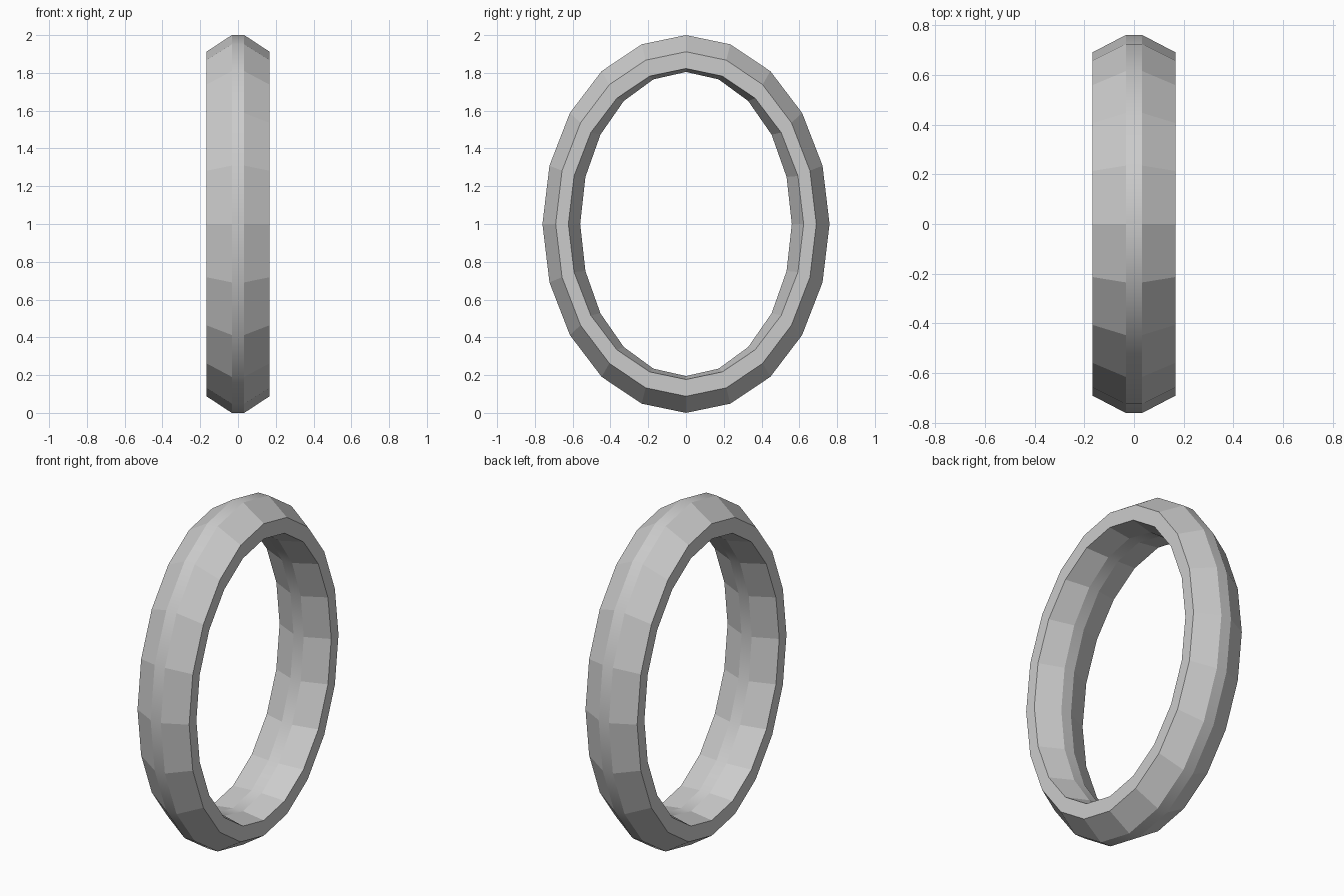
import bpy, bmesh, math

if "Cube" in bpy.data.objects:
    bpy.data.objects.remove(bpy.data.objects["Cube"])

SIDES = 20
# Cross-section loop: (x, half-width in y, half-height in z)
PROFILE = [
    (-0.033, 0.76, 1.00), (0.033, 0.76, 1.00),    # outer crown band
    (0.167, 0.69, 0.912), (0.167, 0.623, 0.823),  # right rim
    (0.033, 0.56, 0.805), (-0.033, 0.56, 0.805),  # inner band
    (-0.167, 0.623, 0.823), (-0.167, 0.69, 0.912) # left rim
]
SMOOTH_BANDS = {0, 4}

# Oval ring: sweep the cross-section round an ellipse
bm = bmesh.new()
rings = []
for i in range(SIDES):
    a = 2 * math.pi * i / SIDES
    rings.append([bm.verts.new((x, ry * math.sin(a), 1 + rz * math.cos(a)))
                  for x, ry, rz in PROFILE])
n = len(PROFILE)
for i in range(SIDES):
    r, s = rings[i], rings[(i + 1) % SIDES]
    for j in range(n):
        k = (j + 1) % n
        face = bm.faces.new((r[j], r[k], s[k], s[j]))
        face.smooth = j in SMOOTH_BANDS
bmesh.ops.recalc_face_normals(bm, faces=bm.faces)

# Keep the crown edges crisp against the flat chamfers
for e in bm.edges:
    if len({f.smooth for f in e.link_faces}) == 2:
        e.smooth = False

mesh = bpy.data.meshes.new("oval_ring")
bm.to_mesh(mesh)
bm.free()
ring = bpy.data.objects.new("oval_ring", mesh)
bpy.context.collection.objects.link(ring)
